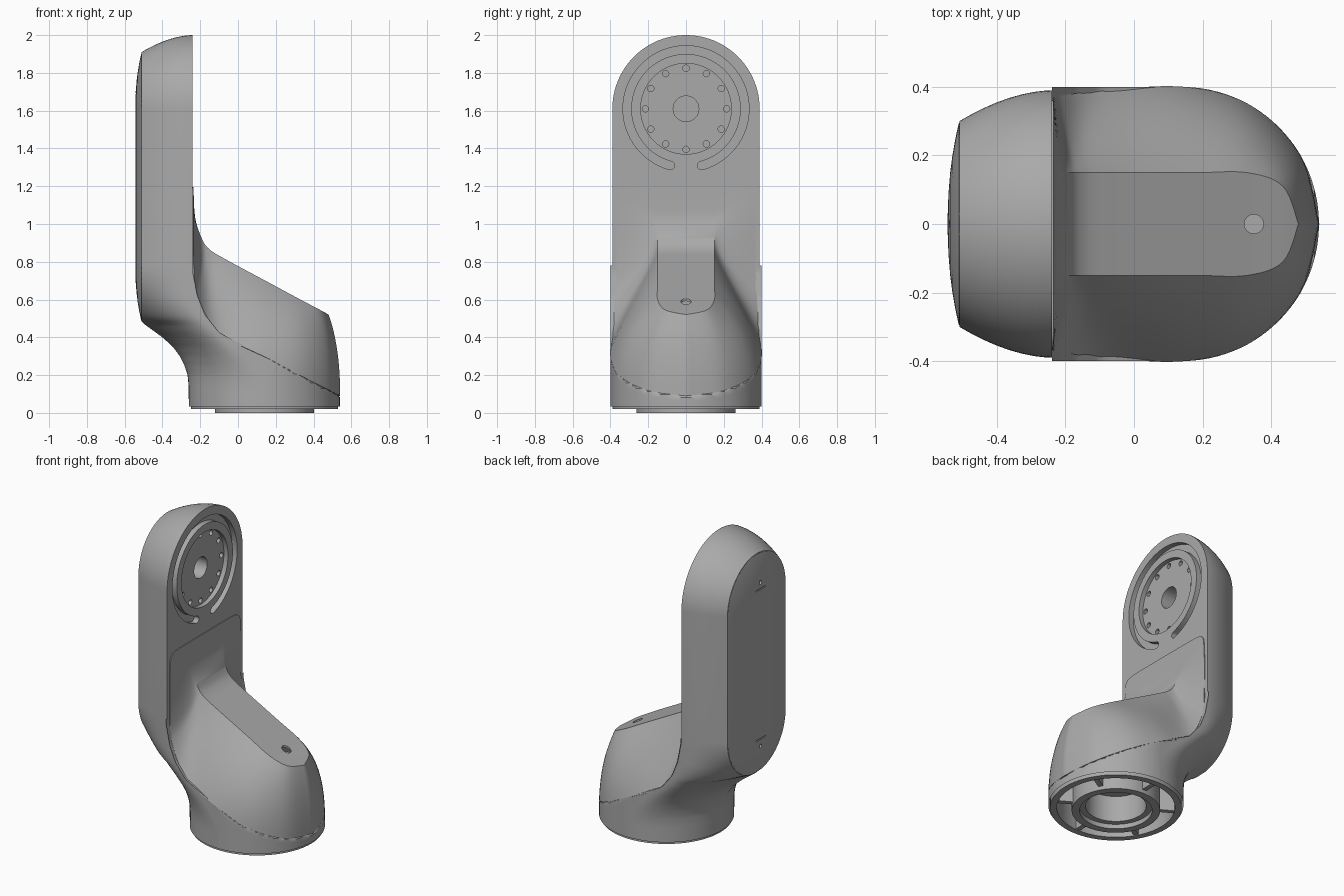
import bpy, math
from math import sin, cos, pi
from mathutils import Vector

if "Cube" in bpy.data.objects:
    bpy.data.objects.remove(bpy.data.objects["Cube"])

grey = bpy.data.materials.new("satin grey")
grey.use_nodes = True
grey.diffuse_color = (0.4, 0.4, 0.4, 1)
grey.node_tree.nodes["Principled BSDF"].inputs["Base Color"].default_value = (0.4, 0.4, 0.4, 1)


def make(name, verts, faces):
    mesh = bpy.data.meshes.new(name)
    mesh.from_pydata([tuple(v) for v in verts], [], faces)
    mesh.materials.append(grey)
    mesh.validate()
    obj = bpy.data.objects.new(name, mesh)
    bpy.context.collection.objects.link(obj)
    return obj


def activate(obj):
    bpy.ops.object.select_all(action='DESELECT')
    obj.select_set(True)
    bpy.context.view_layer.objects.active = obj


def fix_normals(obj):
    activate(obj)
    bpy.ops.object.mode_set(mode='EDIT')
    bpy.ops.mesh.select_all(action='SELECT')
    bpy.ops.mesh.normals_make_consistent(inside=False)
    bpy.ops.object.mode_set(mode='OBJECT')


def smooth(obj, angle=32):
    activate(obj)
    bpy.ops.object.shade_smooth_by_angle(angle=math.radians(angle))


def loft(name, rings, caps=True, wrap=False, skip=None):
    """Join closed rings of equal length; wrap joins the last ring to the first."""
    n, m = len(rings[0]), len(rings)
    verts = [v for ring in rings for v in ring]
    faces = []
    for j in range(m if wrap else m - 1):
        k = (j + 1) % m
        for i in range(n):
            f = (j * n + i, j * n + (i + 1) % n, k * n + (i + 1) % n, k * n + i)
            if not (skip and all(skip(verts[q]) for q in f)):
                faces.append(f)
    if caps and not wrap:
        faces += [tuple(range(n)), tuple(range((m - 1) * n, m * n))]
    obj = make(name, verts, faces)
    fix_normals(obj)
    return obj


def prism(outline, x0, x1):
    """Extrude a y-z outline along x."""
    return loft("cutter", [[(x, y, z) for y, z in outline] for x in (x0, x1)])


def circle(y, z, r, n=24):
    return [(y + r * cos(2 * pi * i / n), z + r * sin(2 * pi * i / n)) for i in range(n)]


def cut(obj, cutters):
    for c in cutters:
        mod = obj.modifiers.new("cut", 'BOOLEAN')
        mod.operation, mod.solver, mod.object = 'DIFFERENCE', 'EXACT', c
        activate(obj)
        bpy.ops.object.modifier_apply(modifier=mod.name)
        bpy.data.objects.remove(c)


def interp(table, t):
    for (a, p), (b, q) in zip(table, table[1:]):
        if t <= b:
            return p + (q - p) * max(0, t - a) / (b - a)
    return table[-1][1]


def spline(keys, steps=6):
    """Smooth path through the keys."""
    p = [Vector(k) for k in keys]
    p = [p[0]] + p + [p[-1]]
    out = []
    for i in range(1, len(p) - 2):
        for s in range(steps):
            t = s / steps
            a, b, c, d = p[i - 1:i + 3]
            out.append(0.5 * (2 * b + (c - a) * t + (2 * a - 5 * b + 4 * c - d) * t * t
                              + (3 * b - a - 3 * c + d) * t ** 3))
    return out + [p[-1]]


AXIS, TOP, LOW = 0.14, 1.61, 0.78      # base axis x, upper and lower plate centres z
FRONT, BACK, WIDE, SLIM = -0.24, -0.51, 0.39, 0.30

# Upright plate with a rounded top that narrows to the back
rings = []
for j in range(13):
    u = j / 12
    r = WIDE - (WIDE - SLIM) * u ** 1.8
    x = FRONT + (BACK - FRONT) * u
    arch = [(x, r * cos(pi * i / 48), TOP + r * sin(pi * i / 48)) for i in range(49)]
    rings.append(arch + [(x, -r, LOW), (x, r, LOW)])
plate = loft("upright_plate", rings)

# Joint recess, C-shaped slot and bolt holes in the plate
arc = [pi * (-0.5 + 0.085 + 1.83 * i / 64) for i in range(65)]
mid, half = 0.312, 0.022
slot = [((mid + half) * cos(a), TOP + (mid + half) * sin(a)) for a in arc]
for sign, a in ((1, arc[-1]), (-1, arc[0])):
    end = [(mid * cos(a) + half * cos(a + pi * k / 8), TOP + mid * sin(a) + half * sin(a + pi * k / 8))
           for k in range(1, 8)]
    if sign > 0:
        slot += end + [((mid - half) * cos(b), TOP + (mid - half) * sin(b)) for b in reversed(arc)]
    else:
        slot += [(mid * cos(a) + half * cos(a + pi + pi * k / 8),
                  TOP + mid * sin(a) + half * sin(a + pi + pi * k / 8)) for k in range(1, 8)]
holes = [prism(circle(0.215 * cos(pi * i / 6), TOP + 0.215 * sin(pi * i / 6), 0.017, 12), -0.33, -0.2)
         for i in range(12)]
cut(plate, [prism(circle(0, TOP, 0.24, 64), -0.27, -0.2), prism(slot, -0.275, -0.2),
            prism(circle(0, TOP, 0.068, 32), -0.4, -0.2)] + holes)
smooth(plate)

# Domed rear cover
rings = []
for x, d in [(-0.5, 0.985)] + [(BACK - 0.034 * (1 - d ** 2.2), d) for d in (0.985, 0.95, 0.9, 0.8, 0.65, 0.5, 0.3, 0.1)]:
    r = SLIM * d
    ring = [(x, r * cos(pi * i / 32), TOP + r * sin(pi * i / 32)) for i in range(33)]
    rings.append(ring + [(x, -y, LOW + TOP - z) for _, y, z in ring])
cover = loft("rear_cover", rings)
small = []
for z, s in ((1.73, -1), (0.66, 1)):
    small.append(prism(circle(0, z, 0.013, 12), -0.6, -0.525))
    zs = z + s * 0.045
    small.append(prism([(-0.05, zs), (0.05, zs), (0.05, zs + 0.008), (-0.05, zs + 0.008)], -0.6, -0.535))
cut(cover, small)
smooth(cover)

# Lower body: horizontal slices from the round base up into the plate
back_line = [(0.03, -0.26), (0.15, -0.262), (0.2, -0.267), (0.25, -0.283), (0.3, -0.308), (0.35, -0.345),
             (0.4, -0.4), (0.44, -0.455), (0.48, BACK), (LOW, BACK)]
seam_line = [(0.09, 0.54), (0.425, -0.1), (0.52, -0.175), (0.62, -0.215), (0.75, FRONT), (LOW, FRONT)]
levels = [0.035 + (LOW - 0.035) * i / 48 for i in range(49)]
rings = []
for z in levels:
    k = min(1, max(0, (z - 0.12) / 0.5))
    k = k * k * (3 - 2 * k)
    xb, xs = interp(back_line, z), interp(seam_line, z)
    xc = AXIS + (FRONT - AXIS) * k
    w = 0.4 - 0.01 * k
    flat = math.sqrt(max(0, SLIM ** 2 - (z - LOW) ** 2))
    side = [(xb, flat * i / 5) for i in range(5)]
    for i in range(17):
        u = i / 16
        ex, ey = 1 - cos(u * pi / 2), sin(u * pi / 2)
        px, py = u, 1 - (1 - u) ** 1.8
        side.append((xb + (xc - xb) * (ex + (px - ex) * k), flat + (w - flat) * (ey + (py - ey) * k)))
    side += [(xc + (AXIS - xc) * i / 8, w + (0.4 - w) * i / 8) for i in range(1, 8)]
    side += [(AXIS + 0.4 * sin(pi * i / 48), 0.4 * cos(pi * i / 48)) for i in range(25)]
    side = [(min(x, xs), y, z) for x, y in side]
    rings.append(side + [(x, -y, q) for x, y, q in side[-2:0:-1]])


def hidden(v):
    return v[2] > 0.09 and abs(v[1]) < 0.3 and v[0] >= interp(seam_line, v[2]) - 1e-5


smooth(loft("lower_body", rings, caps=False, skip=hidden))

# Front shell: blends the sloping ridge into the base and the plate
outer = [(-0.235, 0.22, 1.195), (-0.235, 0.34, 1.18), (-0.235, 0.365, 1.08), (-0.235, 0.367, 0.8),
         (-0.213, 0.375, 0.62), (-0.1, 0.388, 0.425), (AXIS, 0.401, 0.297), (0.34, 0.347, 0.193),
         (0.487, 0.2, 0.118), (0.541, 0, 0.09)]
inner = [(-0.235, 0.15, 1.195), (-0.233, 0.15, 1.1), (-0.225, 0.15, 1.02), (-0.19, 0.15, 0.92),
         (-0.15, 0.15, 0.865), (-0.06, 0.15, 0.81), (0.18, 0.15, 0.681), (0.33, 0.15, 0.6),
         (0.435, 0.11, 0.545), (0.48, 0, 0.52)]
bend = [(0.5, 0.5, 0)] * 2 + [(0.6, 0.4, 0), (0.75, 0.25, 0), (0.65, 0.3, 0), (0.45, 0.45, 0),
                              (0.25, 0.55, 0), (0.12, 0.6, 0), (0.05, 0.6, 0), (0, 0.6, 0)]
rows = []
for o, n, b in zip(spline(outer), spline(inner), spline(bend)):
    c = Vector((o.x + (n.x - o.x) * b.x, o.y + (n.y - o.y) * b.x, o.z + (n.z - o.z) * b.y))
    rows.append([o * (1 - t) ** 2 + c * 2 * t * (1 - t) + n * t * t for t in [i / 12 for i in range(13)]])
# Each row runs from one seam over the ridge to the other seam
rings = [row + [Vector((v.x, -v.y, v.z)) for v in reversed(row)] for row in rows]
n = len(rings[0])
faces = [(j * n + i, j * n + i + 1, (j + 1) * n + i + 1, (j + 1) * n + i)
         for j in range(len(rings) - 1) for i in range(n - 1)]
shell = make("front_shell", [v for r in rings for v in r], faces)
activate(shell)
bpy.ops.object.mode_set(mode='EDIT')
bpy.ops.mesh.select_all(action='SELECT')
bpy.ops.mesh.remove_doubles(threshold=0.0005)
bpy.ops.object.mode_set(mode='OBJECT')
fix_normals(shell)
if max(shell.data.polygons, key=lambda p: p.area).normal.z < 0:
    shell.data.flip_normals()
thick = shell.modifiers.new("wall", 'SOLIDIFY')
thick.thickness, thick.offset = 0.012, -1
bpy.ops.object.modifier_apply(modifier="wall")


def lathe(name, profile, n=64):
    return loft(name, [[(AXIS + r * cos(2 * pi * i / n), r * sin(2 * pi * i / n), z) for i in range(n)]
                       for r, z in profile], wrap=True)


# Screw hole in the ridge, with the screw head inside
screw = [(0.35 + 0.028 * cos(pi * i / 12), 0.028 * sin(pi * i / 12)) for i in range(24)]
cut(shell, [loft("cutter", [[(x, y, z) for x, y in screw] for z in (0.53, 0.7)])])
smooth(shell)
loft("ridge_screw", [[(x, y, z) for x, y in screw] for z in (0.53, 0.56)])

# Hollow underside: rim, pocket, bearing ring and radial ribs
smooth(lathe("base_rim", [(0.39, 0.02), (0.39, 0.04), (0.385, 0.22), (0.35, 0.22), (0.35, 0.02)]))
smooth(lathe("pocket_roof", [(0.37, 0.2), (0.37, 0.215), (0.01, 0.215), (0.01, 0.2)]))
ring = lathe("bearing_ring", [(0.262, 0), (0.262, 0.205), (0.18, 0.205), (0.18, 0.03), (0.215, 0.03), (0.215, 0)])
smooth(ring)
for i in range(6):
    a = pi * (i + 0.5) / 3
    d, s = Vector((cos(a), sin(a), 0)), Vector((-sin(a), cos(a), 0)) * 0.015
    base = Vector((AXIS, 0, 0))
    quad = [base + d * 0.25 - s, base + d * 0.36 - s, base + d * 0.36 + s, base + d * 0.25 + s]
    loft("base_rib", [[v + Vector((0, 0, z)) for v in quad] for z in (0.025, 0.21)])
